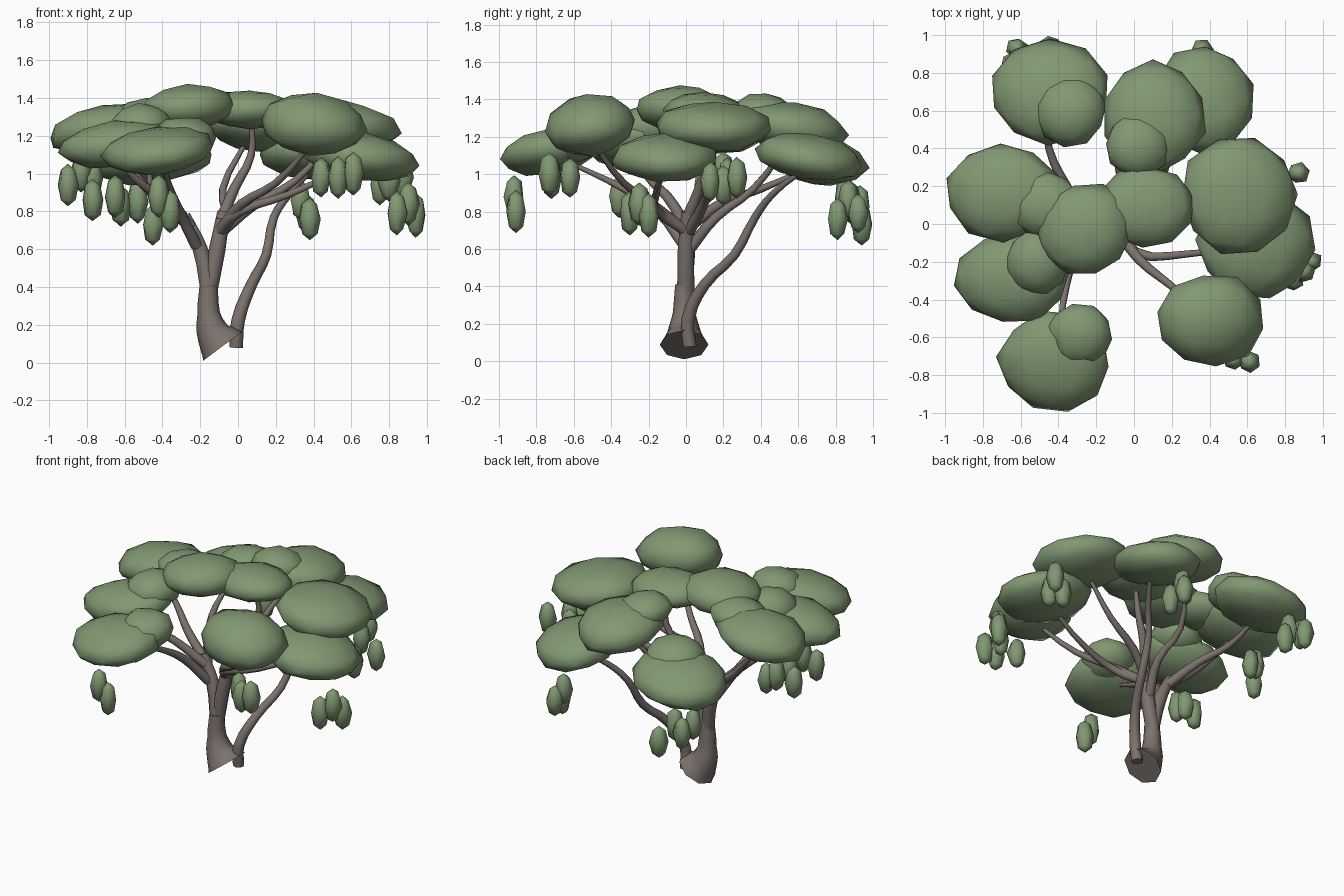
import bpy, bmesh, math, random
from mathutils import Vector, Matrix

if "Cube" in bpy.data.objects:
    bpy.data.objects.remove(bpy.data.objects["Cube"])

random.seed(4)


def material(name, rgb):
    m = bpy.data.materials.new(name)
    m.diffuse_color = (*rgb, 1)
    m.use_nodes = True
    m.node_tree.nodes["Principled BSDF"].inputs["Base Color"].default_value = m.diffuse_color
    return m


LEAF = material("leaf_green", (0.22, 0.315, 0.17))
BARK = material("grey_brown_bark", (0.2, 0.168, 0.15))


def add_mesh(name, bm, mat):
    me = bpy.data.meshes.new(name)
    bm.to_mesh(me)
    bm.free()
    me.materials.append(mat)
    for p in me.polygons:
        p.use_smooth = True
    ob = bpy.data.objects.new(name, me)
    bpy.context.collection.objects.link(ob)
    return ob


def foliage(name, blobs, tilt=0.24):
    """Clump of flattened lumps leaning outward from the tree's axis."""
    bm = bmesh.new()
    for x, y, z, rx, ry, rz in blobs:
        verts = bmesh.ops.create_icosphere(bm, subdivisions=2, radius=1.0)["verts"]
        lean = Vector((0, 0, 1)).rotation_difference(Vector((x * tilt, y * tilt, 1)))
        spin = Matrix.Rotation(random.uniform(0, 6.28), 3, 'Z')
        for v in verts:
            p = spin @ v.co * random.uniform(0.95, 1.05)
            p = lean @ Vector((p.x * rx, p.y * ry, p.z * rz))
            v.co = p + Vector((x, y, z))
    return add_mesh(name, bm, LEAF)


def hanging_leaves(name, spots):
    """Pointed drooping leaf bunches."""
    bm = bmesh.new()
    for x, y, z in spots:
        verts = bmesh.ops.create_uvsphere(bm, u_segments=6, v_segments=4, radius=1.0)["verts"]
        turn = Matrix.Rotation(random.uniform(0, 3), 3, 'Z')
        h = random.uniform(0.105, 0.12)
        for v in verts:
            p = turn @ v.co
            w = 0.057 * random.uniform(0.9, 1.12)
            v.co = Vector((x + p.x * w, y + p.y * w, z + p.z * h))
    return add_mesh(name, bm, LEAF)


def limb(name, pts):
    """Tapered round limb through (x, y, z, radius) points."""
    cu = bpy.data.curves.new(name, 'CURVE')
    cu.dimensions = '3D'
    cu.bevel_depth = 1.0
    cu.bevel_resolution = 2
    cu.resolution_u = 3
    cu.use_fill_caps = True
    sp = cu.splines.new('BEZIER')
    sp.bezier_points.add(len(pts) - 1)
    for bp, (x, y, z, r) in zip(sp.bezier_points, pts):
        bp.co = (x, y, z)
        bp.radius = r
        bp.handle_left_type = bp.handle_right_type = 'AUTO'
    cu.materials.append(BARK)
    ob = bpy.data.objects.new(name, cu)
    bpy.context.collection.objects.link(ob)
    bpy.ops.object.select_all(action='DESELECT')
    ob.select_set(True)
    bpy.context.view_layer.objects.active = ob
    bpy.ops.object.convert(target='MESH')
    bpy.ops.object.shade_smooth_by_angle(angle=math.radians(60))


# Trunk and main stems
limb("trunk", [(-.08, -.01, .088, .13), (-.13, -.01, .155, .09), (-.155, -.01, .26, .06), (-.155, -.01, .41, .048)])
limb("left_stem", [(-.155, -.01, .37, .045), (-.2, .01, .6, .043), (-.28, .02, .78, .03)])
limb("right_stem", [(-.155, 0, .37, .045), (-.11, 0, .6, .044), (-.075, .01, .8, .034)])
limb("side_stem", [(-.01, .02, .08, .036), (0, .01, .22, .036), (.07, .1, .41, .03), (.15, .26, .57, .026),
                   (.19, .37, .77, .022), (.27, .46, .89, .019), (.4, .64, 1.03, .013)])

# Branches reaching each foliage clump
branches = {
    "front": [(-.22, -.01, .62), (-.31, -.15, .8), (-.36, -.33, .92), (-.4, -.62, 1.06)],
    "back_left": [(-.25, .02, .72), (-.36, .2, .85), (-.45, .4, .92), (-.47, .65, 1.03)],
    "left": [(-.25, .02, .72), (-.43, .07, .87), (-.55, .12, 1.0), (-.7, .15, 1.18)],
    "front_left": [(-.25, .0, .72), (-.42, -.1, .88), (-.55, -.2, .98), (-.66, -.27, 1.12)],
    "centre": [(-.09, 0, .75), (-.02, .07, .92), (.07, .12, 1.1), (.07, .1, 1.28)],
    "front_right": [(-.09, -.01, .7), (.02, -.18, .84), (.2, -.33, .95), (.4, -.5, 1.17)],
    "right_low": [(-.09, 0, .7), (.01, -.15, .8), (.27, -.16, .89), (.6, -.11, 1.05)],
    "right_high": [(-.08, .02, .7), (.08, .09, .83), (.3, .13, .96), (.5, .15, 1.18)],
    "back_right": [(-.11, .02, .6), (-.06, .16, .77), (-.08, .36, .92), (.05, .55, 1.18)],
}
for name, pts in branches.items():
    limb(name + "_branch", [(*p, r) for p, r in zip(pts, (.032, .027, .02, .012))])

# Flat-topped canopy
foliage("front_foliage", [(-.42, -.73, 1.12, .3, .27, .12), (-.29, -.59, 1.18, .18, .17, .12)])
foliage("front_right_foliage", [(.4, -.51, 1.26, .29, .25, .165)])
foliage("right_foliage", [(.55, .15, 1.255, .31, .31, .13), (.65, -.11, 1.09, .32, .29, .125)])
foliage("back_right_foliage", [(.37, .66, 1.09, .27, .29, .12), (.11, .57, 1.25, .27, .3, .13),
                               (.02, .42, 1.33, .17, .17, .1)])
foliage("back_left_foliage", [(-.45, .7, 1.08, .32, .28, .13), (-.34, .6, 1.16, .19, .19, .12)])
foliage("left_foliage", [(-.7, .17, 1.24, .31, .26, .12), (-.47, .1, 1.3, .19, .18, .1)])
foliage("front_left_foliage", [(-.65, -.29, 1.16, .31, .24, .12), (-.51, -.2, 1.25, .17, .18, .12)])
foliage("centre_foliage", [(-.26, -.03, 1.35, .25, .25, .12), (.06, .09, 1.34, .26, .22, .1)])

# Drooping leaf bunches beneath the clumps
hanging_leaves("front_hanging_leaves", [(-.42, -.92, .88), (-.36, -.91, .8)])
hanging_leaves("front_right_hanging_leaves", [(.44, -.62, .98), (.53, -.72, .98), (.61, -.73, 1.0)])
hanging_leaves("right_front_hanging_leaves", [(.84, -.3, .79), (.9, -.25, .84), (.94, -.2, .78)])
hanging_leaves("right_hanging_leaves", [(.75, .2, .94), (.87, .27, .98), (.8, .13, .96)])
hanging_leaves("back_right_hanging_leaves", [(.36, .92, .79), (.33, .87, .86), (.38, .81, .76)])
hanging_leaves("back_left_hanging_leaves", [(-.62, .93, .83), (-.45, .94, .73), (-.53, .88, .85), (-.65, .85, .87)])
hanging_leaves("left_hanging_leaves", [(-.9, .1, .94), (-.83, .2, 1.01), (-.77, .22, .98)])
hanging_leaves("front_left_hanging_leaves", [(-.77, -.33, .86), (-.65, -.36, .88), (-.62, -.24, .83)])
